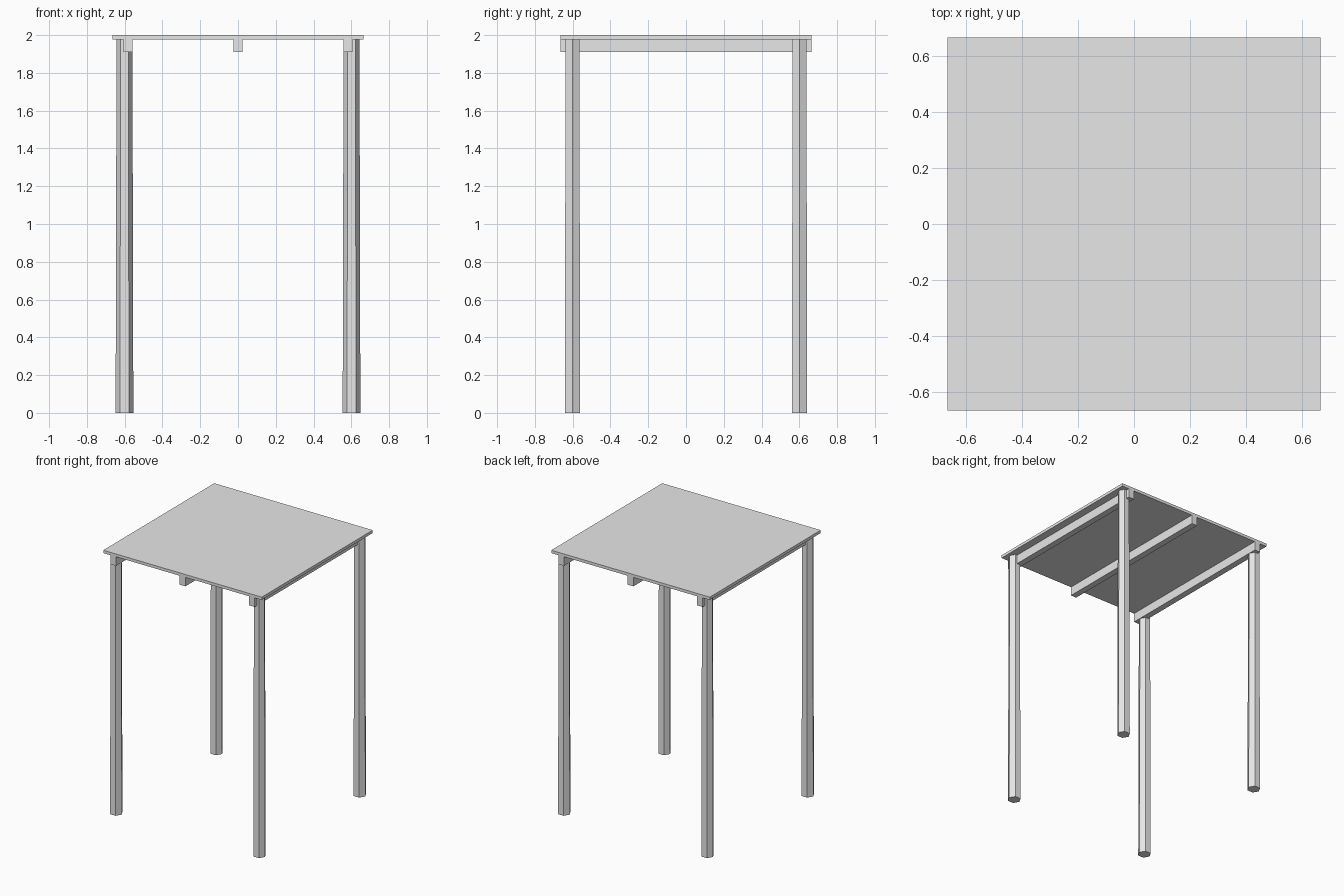
import bpy
import math

cube = bpy.data.objects.get("Cube")
if cube:
    bpy.data.objects.remove(cube, do_unlink=True)

HALF = 0.665        # half width of the top
TOP_UNDER = 1.978   # underside of the top
BEAM_UNDER = 1.91

grey = bpy.data.materials.new("pale_grey")
grey.use_nodes = True
grey.diffuse_color = (0.8, 0.8, 0.8, 1)
grey.node_tree.nodes["Principled BSDF"].inputs["Base Color"].default_value = grey.diffuse_color


def finish(name):
    obj = bpy.context.object
    obj.name = name
    obj.data.name = name
    obj.data.materials.append(grey)
    return obj


def box(name, x, width, depth, z0, z1):
    bpy.ops.mesh.primitive_cube_add(size=1, location=(x, 0, (z0 + z1) / 2))
    bpy.context.object.scale = (width, depth, z1 - z0)
    bpy.ops.object.transform_apply(location=False, rotation=False, scale=True)
    return finish(name)


def leg(name, x, y):
    # Tapered hexagonal post with corners pointing along x
    bpy.ops.mesh.primitive_cone_add(vertices=6, radius1=0.047, radius2=0.042,
                                    depth=TOP_UNDER, location=(x, y, TOP_UNDER / 2),
                                    rotation=(0, 0, math.radians(30)))
    bpy.ops.object.transform_apply(location=False, rotation=True, scale=False)
    return finish(name)


# Flat square top
box("table_top", 0, 2 * HALF, 2 * HALF, TOP_UNDER, 2)

# Support beams running front to back
for side, x in (("left", 0.582), ("middle", 0), ("right", -0.582)):
    box(side + "_beam", x, 0.048, 2 * HALF, BEAM_UNDER, TOP_UNDER)

# Four corner legs
for side, x in (("left", 0.601), ("right", -0.601)):
    for end, y in (("front", -0.601), ("back", 0.601)):
        leg(f"{end}_{side}_leg", x, y)
